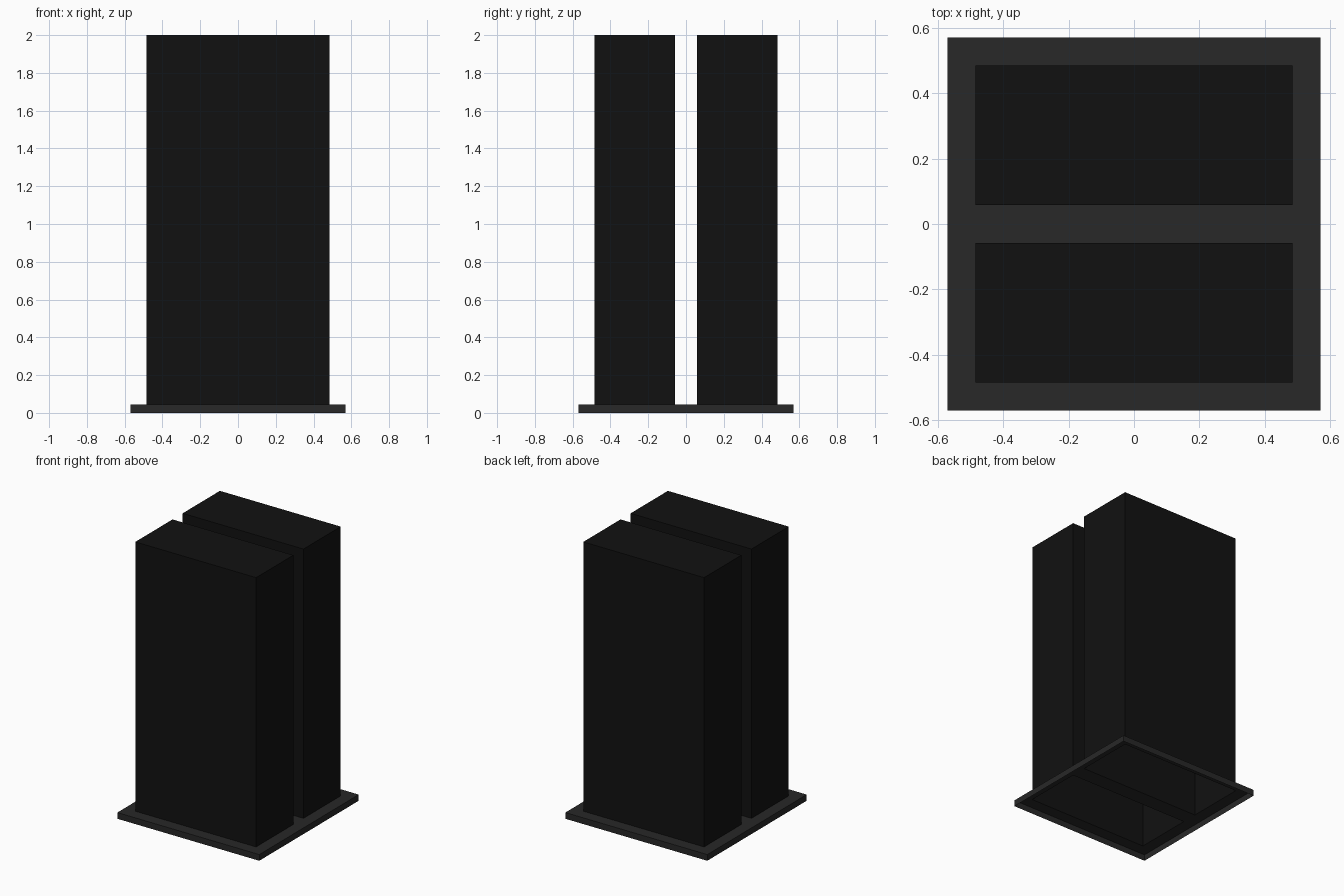
import bpy, bmesh

if "Cube" in bpy.data.objects:
    bpy.data.objects.remove(bpy.data.objects["Cube"])

BASE, OUT, GAP = 0.57, 0.485, 0.058   # half sizes of plate, towers and slot
RIM_Z, TOP_Z = 0.045, 2.0


def material(name, value):
    mat = bpy.data.materials.new(name)
    mat.diffuse_color = (value, value, value, 1)
    mat.use_nodes = True
    mat.node_tree.nodes["Principled BSDF"].inputs["Base Color"].default_value = mat.diffuse_color
    return mat


def finish(bm, name, mat):
    bmesh.ops.remove_doubles(bm, verts=bm.verts, dist=1e-5)
    mesh = bpy.data.meshes.new(name)
    bm.to_mesh(mesh)
    bm.free()
    mesh.materials.append(mat)
    obj = bpy.data.objects.new(name, mesh)
    bpy.context.collection.objects.link(obj)
    return obj


def quad(bm, *corners):
    bm.faces.new([bm.verts.new(c) for c in corners])


def walls(bm, x0, x1, y0, y1, z0, z1):
    ring = [(x0, y0), (x1, y0), (x1, y1), (x0, y1)]
    for a, b in zip(ring, ring[1:] + ring[:1]):
        quad(bm, (*a, z0), (*b, z0), (*b, z1), (*a, z1))


def sheet(bm, x0, x1, y0, y1, z):
    quad(bm, (x0, y0, z), (x1, y0, z), (x1, y1, z), (x0, y1, z))


plate_mat = material("dark_grey", 0.021)
tower_mat = material("near_black", 0.0056)

# Base plate: open underneath, with an opening below each tower
bm = bmesh.new()
walls(bm, -BASE, BASE, -BASE, BASE, 0, RIM_Z)
xs = [-BASE, -OUT, OUT, BASE]
ys = [-BASE, -OUT, -GAP, GAP, OUT, BASE]
for i in range(3):
    for j in range(5):
        if i == 1 and j in (1, 3):
            continue
        sheet(bm, xs[i], xs[i + 1], ys[j], ys[j + 1], RIM_Z)
finish(bm, "base_plate", plate_mat)

# Two hollow towers, open at the bottom
for name, y0, y1 in (("front_tower", -OUT, -GAP), ("back_tower", GAP, OUT)):
    bm = bmesh.new()
    walls(bm, -OUT, OUT, y0, y1, RIM_Z, TOP_Z)
    sheet(bm, -OUT, OUT, y0, y1, TOP_Z)
    finish(bm, name, tower_mat)
